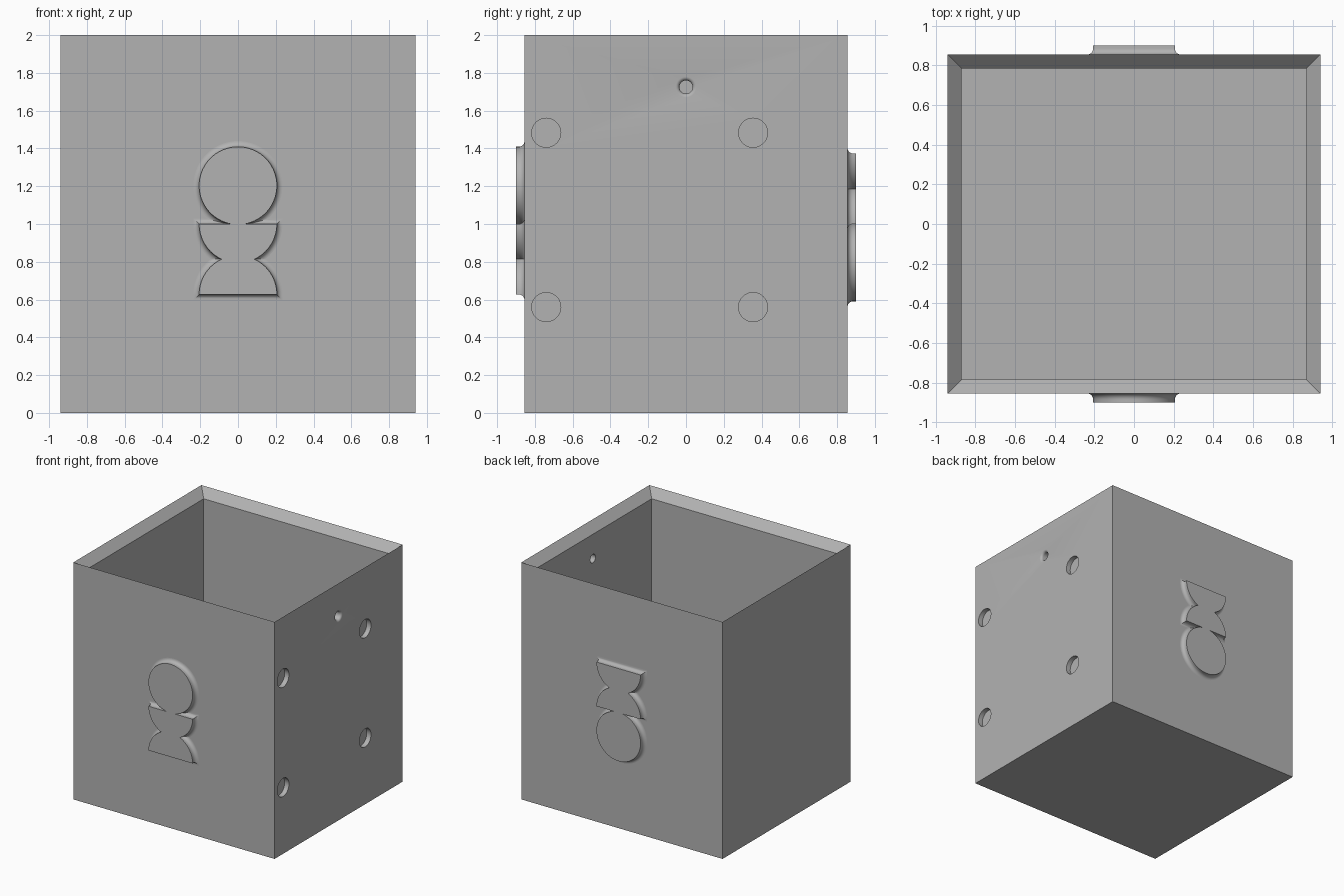
import bpy, bmesh
from math import sin, cos, pi
from mathutils import Matrix, Vector

cube = bpy.data.objects.get("Cube")
if cube:
    bpy.data.objects.remove(cube, do_unlink=True)

HX, HY, TOP, WALL = 0.94, 0.855, 2.0, 0.07

grey = bpy.data.materials.new("plain grey")
grey.use_nodes = True
grey.diffuse_color = (0.45, 0.45, 0.45, 1)
grey.node_tree.nodes["Principled BSDF"].inputs["Base Color"].default_value = (0.45, 0.45, 0.45, 1)


def loft(name, rings):
    """Closed solid through equal-length rings of points."""
    bm = bmesh.new()
    loops = [[bm.verts.new(p) for p in ring] for ring in rings]
    n = len(loops[0])
    for a, b in zip(loops, loops[1:]):
        for i in range(n):
            j = (i + 1) % n
            bm.faces.new((a[i], a[j], b[j], b[i]))
    bm.faces.new(loops[0][::-1])
    bm.faces.new(loops[-1])
    bmesh.ops.recalc_face_normals(bm, faces=bm.faces)
    mesh = bpy.data.meshes.new(name)
    bm.to_mesh(mesh)
    bm.free()
    mesh.materials.append(grey)
    obj = bpy.data.objects.new(name, mesh)
    bpy.context.collection.objects.link(obj)
    return obj


def activate(obj):
    bpy.ops.object.select_all(action='DESELECT')
    obj.select_set(True)
    bpy.context.view_layer.objects.active = obj


def combine(obj, tool, operation):
    """Apply a boolean and remove the helper."""
    tool.hide_render = True
    mod = obj.modifiers.new("combine", 'BOOLEAN')
    mod.operation, mod.object, mod.solver = operation, tool, 'EXACT'
    activate(obj)
    bpy.ops.object.modifier_apply(modifier=mod.name)
    bpy.data.objects.remove(tool, do_unlink=True)


def rect(inset, z):
    x, y = HX - inset, HY - inset
    return [(-x, -y, z), (x, -y, z), (x, y, z), (-x, y, z)]


def side_bore(name, y, z, stations, n=48):
    """Round cutter along x, from (x, radius) stations."""
    return loft(name, [[(x, y + r * cos(2 * pi * i / n), z + r * sin(2 * pi * i / n))
                        for i in range(n)] for x, r in stations])


# Open box with a bevelled inner rim
box = loft("box", [rect(0, 0), rect(0, TOP), rect(WALL, TOP - WALL), rect(WALL, WALL)])

# Four blind round sockets in the side wall
for y in (-0.74, 0.355):
    for z in (0.56, 1.483):
        combine(box, side_bore("socket_cutter", y, z, [(HX - 0.04, 0.077), (HX + 0.1, 0.077)]),
                'DIFFERENCE')

# Small through hole with a rounded outer lip
LIP, BORE = 0.02, 0.035
stations = [(HX - 0.2, BORE)]
stations += [(HX - LIP + LIP * sin(k * pi / 12), BORE + LIP * (1 - cos(k * pi / 12)))
             for k in range(7)]
stations.append((HX + 0.05, BORE + LIP))
combine(box, side_bore("hole_cutter", 0, 1.725, stations), 'DIFFERENCE')

# Raised shapes: outlines are (point, outward direction) pairs in x, z
FILLET, HEIGHT = 0.03, 0.045


def disc(cz, r, n=72):
    dirs = [Vector((cos(2 * pi * i / n), sin(2 * pi * i / n))) for i in range(n)]
    return [(Vector((0, cz)) + d * r, d) for d in dirs]


def half_disc(cz, r, up, n=40):
    pts = []
    for i in range(n + 1):
        d = Vector((cos(pi * i / n), up * sin(pi * i / n)))
        corner = Vector((0, -up)) if i in (0, n) else Vector((0, 0))
        pts.append((Vector((0, cz)) + d * r, d + corner))
    return pts


def raised(name, outline):
    """Raised plate whose foot flares into the wall."""
    levels = [(FILLET, -0.01)]
    levels += [(FILLET * (1 - sin(k * pi / 16)), FILLET * (1 - cos(k * pi / 16)))
               for k in range(9)]
    levels.append((0, HEIGHT))
    return loft(name, [[(p.x + d.x * off, -HY - h, p.y + d.y * off) for p, d in outline]
                       for off, h in levels])


relief = raised("front_relief", disc(1.203, 0.206))
combine(relief, raised("upper_half", half_disc(1.0, 0.206, -1)), 'UNION')
combine(relief, raised("lower_half", half_disc(0.627, 0.206, 1)), 'UNION')

# Back relief is the front one turned half over about the x axis
back = relief.copy()
back.data = relief.data.copy()
back.name = "back_relief"
bpy.context.collection.objects.link(back)
middle = Matrix.Translation((0, 0, 1))
back.data.transform(middle @ Matrix.Rotation(pi, 4, 'X') @ middle.inverted())

for obj in (box, relief, back):
    activate(obj)
    bpy.ops.object.shade_smooth_by_angle(angle=pi / 6)
